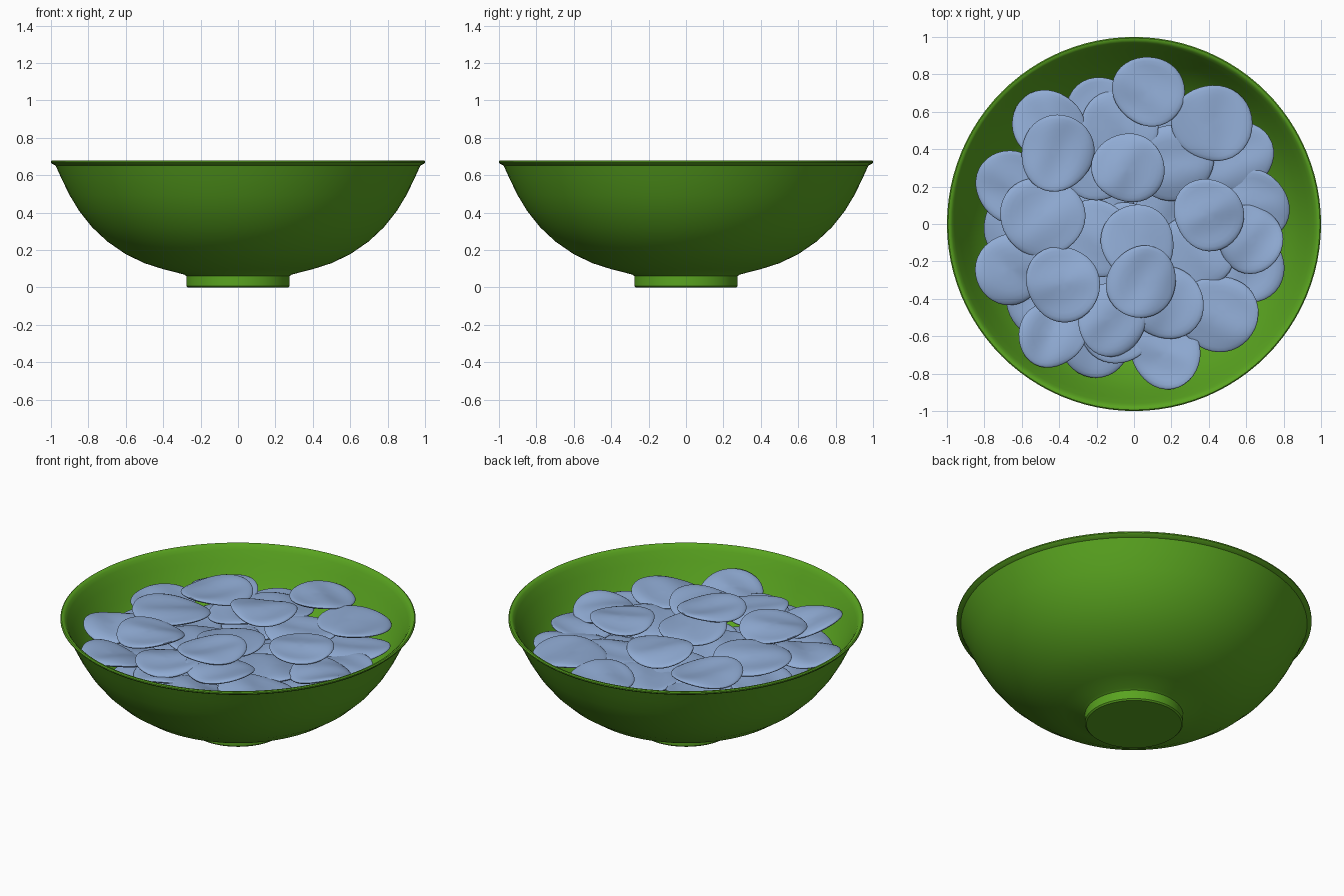
import bpy, bmesh, random
from math import sin, cos, pi, sqrt
from mathutils import Matrix, Vector

random.seed(7)
cube = bpy.data.objects.get("Cube")
if cube:
    bpy.data.objects.remove(cube, do_unlink=True)


def material(name, colour):
    mat = bpy.data.materials.new(name)
    mat.use_nodes = True
    rgba = (*colour, 1)
    mat.diffuse_color = rgba
    mat.node_tree.nodes["Principled BSDF"].inputs["Base Color"].default_value = rgba
    return mat


GREEN = material("leaf green", (0.1, 0.37, 0.014))
BLUE = material("pale blue", (0.28, 0.41, 0.66))


def lathe(name, profile, segments, mat, warp=None):
    """Turn a profile that starts and ends on the axis; warp(radius, angle, z) may reshape it."""
    place = warp or (lambda r, a, z: (r * cos(a), r * sin(a), z))
    bm = bmesh.new()
    first = bm.verts.new(place(0, 0, profile[0][1]))
    last = bm.verts.new(place(0, 0, profile[-1][1]))
    rings = [[bm.verts.new(place(r, 2 * pi * i / segments, z)) for i in range(segments)]
             for r, z in profile[1:-1]]
    for i in range(segments):
        j = (i + 1) % segments
        bm.faces.new((first, rings[0][j], rings[0][i]))
        bm.faces.new((last, rings[-1][i], rings[-1][j]))
        for lower, upper in zip(rings, rings[1:]):
            bm.faces.new((lower[i], lower[j], upper[j], upper[i]))
    bmesh.ops.recalc_face_normals(bm, faces=bm.faces[:])
    mesh = bpy.data.meshes.new(name)
    bm.to_mesh(mesh)
    bm.free()
    mesh.materials.append(mat)
    obj = bpy.data.objects.new(name, mesh)
    bpy.context.collection.objects.link(obj)
    bpy.ops.object.select_all(action="DESELECT")
    obj.select_set(True)
    bpy.context.view_layer.objects.active = obj
    bpy.ops.object.shade_smooth_by_angle(angle=0.7)
    return obj


# Bowl: foot, outer wall, flared lip, inner wall
foot = [(0, 0), (0.268, 0), (0.276, 0.008), (0.276, 0.062)]
wall = [(0.29, 0.07), (0.4, 0.098), (0.5, 0.13), (0.6, 0.178), (0.7, 0.247), (0.78, 0.322),
        (0.85, 0.41), (0.9, 0.493), (0.945, 0.585), (0.975, 0.652)]
lip = [(0.992, 0.66), (1, 0.668), (1, 0.675), (0.994, 0.68), (0.983, 0.679), (0.972, 0.67)]
inside = [(r - 0.013, z + 0.009) for r, z in reversed(wall[:-1])]
lathe("bowl", foot + wall + lip + [(0.96, 0.65)] + inside + [(0, 0.075)], 96, GREEN)

# Chip cross-section: a thin disc with a rounded edge, underside then top
steps = [0, 0.2, 0.4, 0.6, 0.75, 0.88, 0.96, 0.99]
THICK = 0.015
under = [(s, -THICK * sqrt(1 - s ** 8)) for s in steps]
over = [(s, -z) for s, z in reversed(under)]
CHIP = under + [(1, 0)] + over


def add_chip(x, y, z, size, lean=0.0):
    """One gently rippled, irregular chip; a positive lean drops its outer edge."""
    turn, lump, crease = (random.uniform(0, 2 * pi) for _ in range(3))
    bend = random.uniform(0.01, 0.022)

    def warp(r, a, h):
        edge = size * r * (1 + 0.04 * cos(2 * a + lump) + 0.02 * cos(3 * a + crease))
        curl = bend * r * r * cos(2 * (a - turn))
        ripple = 0.007 * sin(5 * r * cos(a - crease) + lump) * (1 - r ** 4)
        return edge * cos(a), edge * sin(a), h + curl + ripple

    chip = lathe("chip", CHIP, 36, BLUE, warp)
    tilt = Matrix.Rotation(lean, 4, Vector((-y, x, 0)))
    wobble = Matrix.Rotation(random.uniform(-0.07, 0.07), 4, "X")
    chip.matrix_world = Matrix.Translation((x, y, z)) @ tilt @ wobble


# Visible chips of the heap: x, y, height, radius, lean
heap = [
    (0.08, 0.71, 0.56, 0.19, 0.05), (0.42, 0.54, 0.55, 0.21), (-0.03, 0.3, 0.6, 0.19),
    (-0.41, 0.38, 0.59, 0.2), (-0.49, 0.04, 0.575, 0.22), (0.4, 0.05, 0.58, 0.19),
    (0.02, -0.1, 0.575, 0.2), (0.04, -0.31, 0.61, 0.19), (-0.38, -0.32, 0.6, 0.2),
    (-0.12, -0.51, 0.57, 0.19), (0.17, -0.42, 0.565, 0.2), (0.45, -0.48, 0.53, 0.21),
    (0.17, -0.69, 0.54, 0.19, -0.15), (-0.44, -0.59, 0.55, 0.18, -0.25),
    (-0.66, -0.24, 0.545, 0.19), (-0.66, 0.2, 0.535, 0.19), (-0.46, 0.53, 0.54, 0.19),
    (-0.17, 0.58, 0.49, 0.2), (0.54, 0.36, 0.5, 0.2), (0.62, -0.08, 0.54, 0.18),
    (0.64, 0.1, 0.5, 0.19), (0.6, -0.23, 0.49, 0.2), (-0.2, -0.63, 0.49, 0.19),
    (0.21, 0.33, 0.53, 0.21), (-0.2, 0.33, 0.53, 0.2), (-0.2, -0.08, 0.52, 0.21),
    (0.33, -0.15, 0.51, 0.2), (-0.61, 0.0, 0.48, 0.2), (-0.48, -0.42, 0.49, 0.2),
    (-0.08, 0.52, 0.52, 0.2), (-0.1, -0.56, 0.53, 0.19),
]
for spot in heap:
    add_chip(*spot)

# Buried layers filling the bowl: height, spread, count
for height, spread, count in [(0.17, 0.2, 4), (0.26, 0.36, 8), (0.35, 0.48, 12), (0.44, 0.57, 16)]:
    for k in range(count):
        reach = spread * sqrt((k + 0.5) / count)
        angle = 2.4 * k + 9 * height
        add_chip(reach * cos(angle), reach * sin(angle), height + random.uniform(-0.02, 0.02), 0.19)
